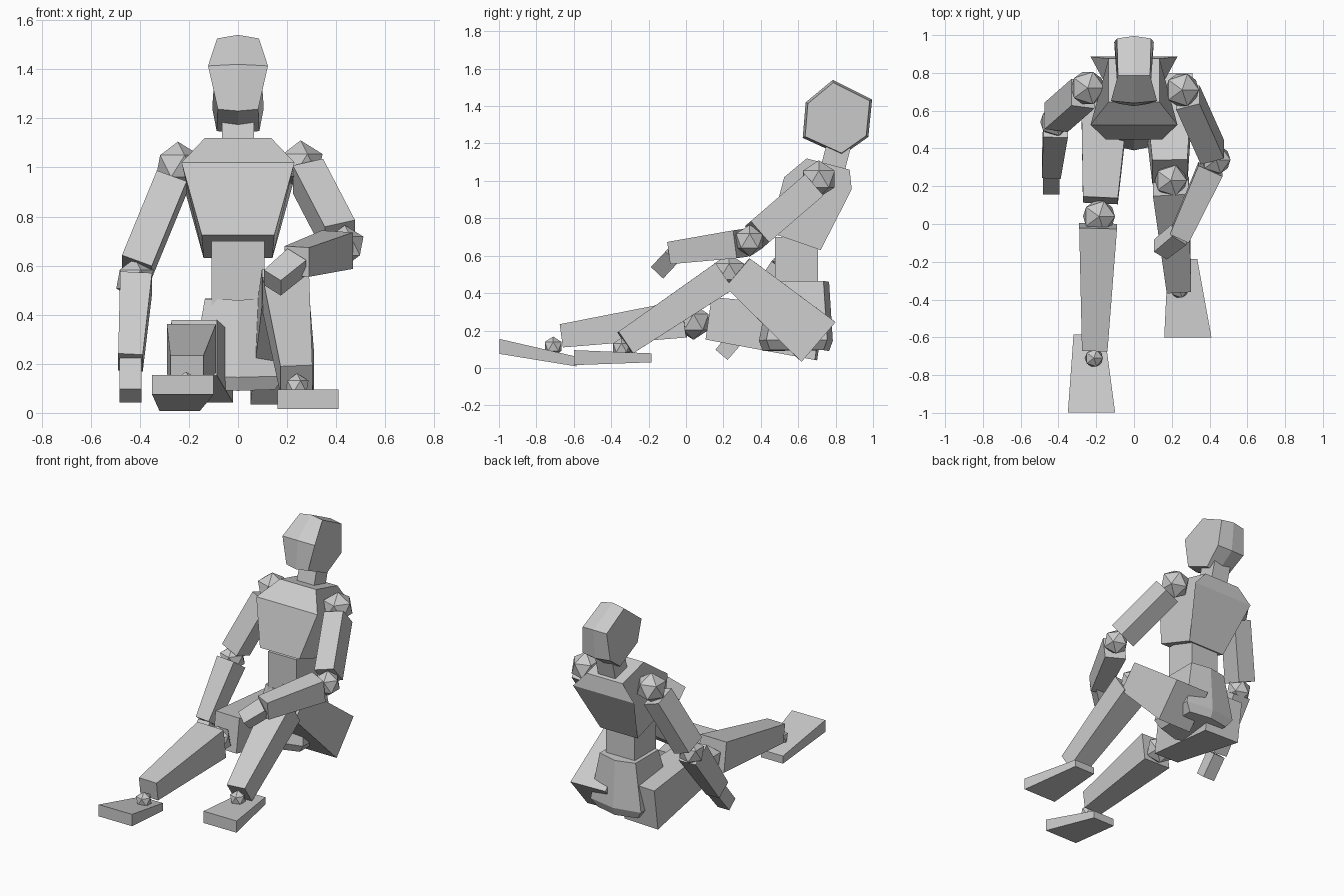
import bpy
import bmesh
from mathutils import Vector

if "Cube" in bpy.data.objects:
    bpy.data.objects.remove(bpy.data.objects["Cube"], do_unlink=True)

grey = bpy.data.materials.new("plain grey")
grey.use_nodes = True
COLOUR = (0.6, 0.6, 0.6, 1)
grey.diffuse_color = COLOUR
grey.node_tree.nodes["Principled BSDF"].inputs["Base Color"].default_value = COLOUR


def finish(name, bm):
    bmesh.ops.recalc_face_normals(bm, faces=bm.faces)
    mesh = bpy.data.meshes.new(name)
    bm.to_mesh(mesh)
    bm.free()
    mesh.materials.append(grey)
    obj = bpy.data.objects.new(name, mesh)
    bpy.context.collection.objects.link(obj)


def loft(name, rings):
    """Skin a row of matching point rings and cap both ends."""
    bm = bmesh.new()
    loops = [[bm.verts.new(p) for p in ring] for ring in rings]
    n = len(loops[0])
    for low, high in zip(loops, loops[1:]):
        for i in range(n):
            j = (i + 1) % n
            bm.faces.new((low[i], low[j], high[j], high[i]))
    bm.faces.new(loops[0])
    bm.faces.new(loops[-1])
    finish(name, bm)


def limb(name, a, b, size_a, size_b):
    """Tapered block from a to b; sizes are (width, depth)."""
    a, b = Vector(a), Vector(b)
    axis = (b - a).normalized()
    side = Vector((1, 0, 0))
    side = (side - axis * side.dot(axis)).normalized()
    deep = axis.cross(side)
    corners = ((-1, -1), (1, -1), (1, 1), (-1, 1))
    loft(name, [[c + side * u * w / 2 + deep * v * d / 2 for u, v in corners]
                for c, (w, d) in ((a, size_a), (b, size_b))])


def joint(name, centre, radius):
    bm = bmesh.new()
    bmesh.ops.create_icosphere(bm, subdivisions=1, radius=radius)
    bmesh.ops.translate(bm, verts=bm.verts, vec=centre)
    finish(name, bm)


def foot(name, toe, heel):
    """Wedge between two end rectangles: (x0, x1, y, z0, z1)."""
    loft(name, [[(x0, y, z0), (x1, y, z0), (x1, y, z1), (x0, y, z1)]
                for x0, x1, y, z0, z1 in (toe, heel)])


# Head: six-sided side profile (y, z, half width), fuller along the middle
head = [(.64, 1.42, .122), (.785, 1.54, .085), (.995, 1.435, .09),
        (.975, 1.235, .105), (.833, 1.135, .087), (.624, 1.23, .082)]
cy, cz = .81, 1.33
loft("head", [[(s * w, cy + (y - cy) * (1 - .07 * abs(s)), cz + (z - cz) * (1 - .07 * abs(s)))
               for y, z, w in head] for s in (-1, 0, 1)])
limb("neck", (0, .775, 1.03), (0, .82, 1.2), (.13, .13), (.13, .13))

# Chest: leaning side profile (y, z, half width)
chest = [(.447, .725, .148), (.72, .63, .14), (.886, .955, .23),
         (.875, 1.06, .135), (.645, 1.12, .135), (.525, 1.02, .23)]
loft("chest", [[(s * w, y, z) for y, z, w in chest] for s in (-1, 1)])
limb("waist", (0, .59, .4), (0, .59, .7), (.215, .23), (.215, .23))

# Pelvis: flaring rings with a crease down the front and back
rings = []
for w, front, back, z in ((.15, .41, .765, .095), (.19, .39, .785, .15), (.135, .45, .765, .465)):
    rings.append([(-w, front + .04, z), (0, front, z - .005), (w, front + .04, z),
                  (w, back - .03, z), (0, back, z - .005), (-w, back - .03, z)])
loft("pelvis", rings)

# Left leg, knee raised
limb("left_thigh", (.18, .707, .14), (.19, .275, .51), (.26, .28), (.185, .2))
joint("left_knee", (.195, .23, .515), .095)
limb("left_shin", (.195, .2, .487), (.238, -.325, .134), (.19, .17), (.13, .14))
joint("left_ankle", (.24, -.345, .108), .053)
foot("left_foot", (.16, .41, -.6, .015, .095), (.18, .335, -.185, .03, .078))

# Right leg, stretched forward
limb("right_thigh", (-.15, .715, .18), (-.178, .125, .265), (.26, .28), (.185, .23))
joint("right_knee", (-.185, .04, .245), .095)
limb("right_shin", (-.19, -.01, .262), (-.208, -.665, .172), (.2, .2), (.135, .125))
joint("right_ankle", (-.212, -.71, .115), .053)
foot("right_foot", (-.35, -.1, -.997, .075, .155), (-.32, -.155, -.585, .008, .06))

# Left arm, forearm resting across the knee
joint("left_shoulder", (.255, .71, 1.01), .1)
limb("left_upper_arm", (.285, .67, .965), (.415, .38, .715), (.13, .15), (.13, .15))
joint("left_elbow", (.435, .34, .68), .085)
limb("left_forearm", (.405, .29, .665), (.24, -.07, .617), (.14, .15), (.11, .12))
limb("left_hand", (.24, -.055, .615), (.14, -.135, .53), (.1, .09), (.09, .09))

# Right arm, hanging to the ground
joint("right_shoulder", (-.245, .72, 1.005), .1)
limb("right_upper_arm", (-.27, .69, .94), (-.412, .565, .595), (.13, .15), (.13, .15))
joint("right_elbow", (-.42, .54, .545), .085)
limb("right_forearm", (-.415, .52, .53), (-.438, .29, .205), (.13, .15), (.1, .12))
limb("right_hand", (-.438, .295, .195), (-.438, .19, .07), (.088, .09), (.088, .085))
